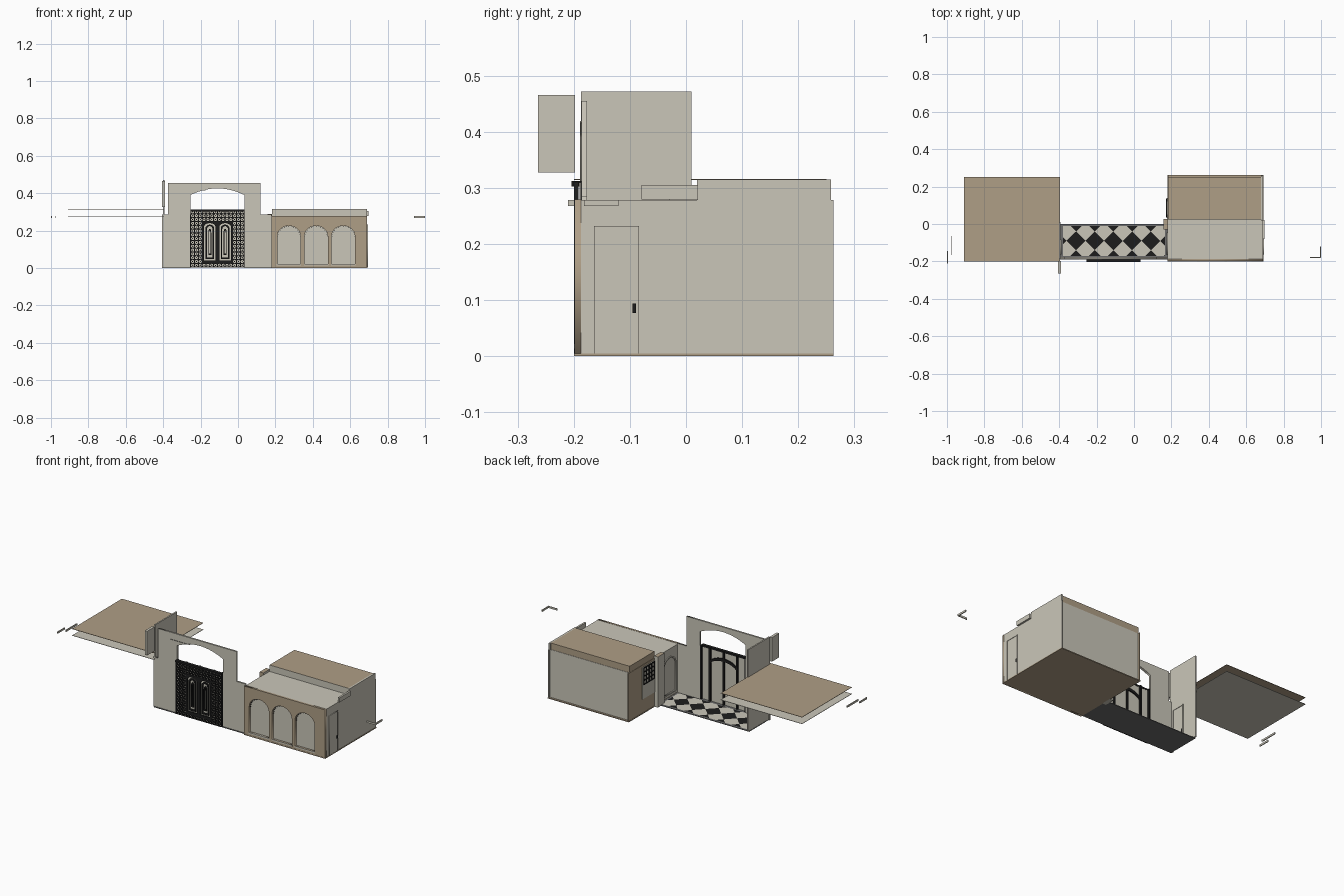
import bpy, bmesh, math
from mathutils import Vector

if "Cube" in bpy.data.objects:
    bpy.data.objects.remove(bpy.data.objects["Cube"])


def material(name, rgb):
    m = bpy.data.materials.new(name)
    m.diffuse_color = (*rgb, 1)
    m.use_nodes = True
    m.node_tree.nodes["Principled BSDF"].inputs["Base Color"].default_value = m.diffuse_color
    return m


PLASTER = material("beige plaster", (0.59, 0.565, 0.485))
BROWN = material("brown stone", (0.43, 0.345, 0.24))
BLACK = material("black iron", (0.012, 0.012, 0.012))
GREY = material("dark grey base", (0.15, 0.15, 0.15))


def box(name, x, y, z, mat, top=None, rule=None):
    """Box from (min, max) ranges; rule(normal) picks the faces given the second colour."""
    bm = bmesh.new()
    bmesh.ops.create_cube(bm, size=1)
    for v in bm.verts:
        v.co = [r[0] + (c + 0.5) * (r[1] - r[0]) for c, r in zip(v.co, (x, y, z))]
    bm.normal_update()
    if top:
        for f in bm.faces:
            f.material_index = int(rule(f.normal))
    me = bpy.data.meshes.new(name)
    bm.to_mesh(me)
    bm.free()
    me.materials.append(mat)
    if top:
        me.materials.append(top)
    ob = bpy.data.objects.new(name, me)
    bpy.context.collection.objects.link(ob)
    return ob


def plate(name, loops, lo, hi, mat, axis="y"):
    """Extruded 2D outline; nested loops become holes. axis is the thickness direction."""
    cu = bpy.data.curves.new(name, "CURVE")
    cu.dimensions, cu.fill_mode, cu.extrude = "2D", "BOTH", (hi - lo) / 2
    for loop in loops:
        s = cu.splines.new("POLY")
        s.points.add(len(loop) - 1)
        for p, (u, v) in zip(s.points, loop):
            p.co = (u, v, 0, 1)
        s.use_cyclic_u = True
    cu.materials.append(mat)
    ob = bpy.data.objects.new(name, cu)
    bpy.context.collection.objects.link(ob)
    mid = (lo + hi) / 2
    if axis == "y":
        ob.rotation_euler, ob.location = (math.pi / 2, 0, 0), (0, mid, 0)
    else:
        ob.rotation_euler, ob.location = (math.pi / 2, 0, math.pi / 2), (mid, 0, 0)
    bpy.ops.object.select_all(action="DESELECT")
    ob.select_set(True)
    bpy.context.view_layer.objects.active = ob
    bpy.ops.object.convert(target="MESH")
    return ob


def rect(a, b, c, d):
    return [(a, c), (b, c), (b, d), (a, d)]


def ngon(u, v, r, n=8):
    return [(u + r * math.cos(2 * math.pi * i / n), v + r * math.sin(2 * math.pi * i / n)) for i in range(n)]


def arc(a, b, spring, crown, n=14):
    """Arch points from a to b."""
    return [((a + b) / 2 - (b - a) / 2 * math.cos(math.pi * i / n),
             spring + (crown - spring) * math.sin(math.pi * i / n)) for i in range(n + 1)]


def arch(a, b, base, spring, crown):
    return [(b, base), (a, base)] + arc(a, b, spring, crown)


# ---------- entrance wall with the arched opening ----------
XL, XR, XC = -0.255, 0.035, -0.11
seg = [(XL + (XR - XL) * i / 14, 0.39 + 0.036 * (1 - ((i - 7) / 7) ** 2)) for i in range(15)]
plate("entrance_wall", [[(-0.405, 0), (XL, 0)] + seg + [(XR, 0), (0.178, 0), (0.178, 0.285), (0.12, 0.285),
                        (0.12, 0.455), (-0.375, 0.455), (-0.375, 0.285), (-0.405, 0.285)]],
      -0.186, -0.176, PLASTER)
plate("arch_surround", [[(-0.295, 0.285), (XL, 0.285)] + seg[:5] + [(-0.172, 0.416), (-0.295, 0.416)]],
      -0.189, -0.186, PLASTER)

# ---------- iron gate: pierced plate over a pale backing ----------
loops = [rect(XL, XR, 0.005, 0.31)]
P = 0.0204
for i in range(14):
    for j in range(15):
        u, v = XL + 0.0125 + i * P, 0.0145 + j * P
        d = abs(u - XC)
        if 0.0 < d < 0.08 and 0.03 < v < 0.245:
            continue
        loops += [ngon(u, v, 0.0088), ngon(u, v, 0.0038, 4)]
for s in (-1, 1):
    def leaf(a, b, c, d):
        u0, u1 = sorted((XC + s * a, XC + s * b))
        return arch(u0, u1, c, d - 0.02, d)
    loops += [leaf(0.010, 0.072, 0.04, 0.24), leaf(0.018, 0.064, 0.048, 0.232),
              leaf(0.025, 0.057, 0.056, 0.224), leaf(0.033, 0.049, 0.07, 0.21),
              leaf(0.037, 0.045, 0.078, 0.2)]
plate("gate_ironwork", loops, -0.2, -0.192, BLACK)
box("gate_backing", (XL, XR), (-0.19, -0.187), (0.005, 0.309), PLASTER)
box("gate_top_rail", (XL, XR), (-0.204, -0.186), (0.302, 0.312), BLACK)
for x in (XL + 0.004, -0.196, XC, -0.024, XR - 0.004):
    box("gate_post", (x - 0.005, x + 0.005), (-0.188, -0.178), (0.005, 0.31), BLACK)
a = arc(-0.2, -0.02, 0.22, 0.27)
b = arc(-0.2, -0.02, 0.205, 0.255)
plate("gate_arched_rail", [a + b[::-1]], -0.187, -0.18, BLACK)

# ---------- courtyard floor, diagonal checker ----------
box("courtyard_base", (-0.4, 0.178), (-0.19, 0.0), (0, 0.004), GREY)
bm = bmesh.new()
X0, X1, Y0, Y1, Z, D = -0.38, 0.165, -0.17, -0.01, 0.0055, 0.1
bm.faces.new([bm.verts.new(p) for p in ((X0, Y0, Z), (X1, Y0, Z), (X1, Y1, Z), (X0, Y1, Z))])
C = Vector((XC, -0.09, 0))
for k in range(-5, 5):
    for n in (Vector((1, 1, 0)), Vector((1, -1, 0))):
        bmesh.ops.bisect_plane(bm, geom=bm.verts[:] + bm.edges[:] + bm.faces[:],
                               plane_co=C + Vector(((k + 0.5) * D, 0, 0)), plane_no=n.normalized())
for f in bm.faces:
    p = f.calc_center_median() - C
    f.material_index = (math.floor((p.x + p.y) / D + 0.5) + math.floor((p.x - p.y) / D + 0.5)) % 2
me = bpy.data.meshes.new("checker_floor")
bm.to_mesh(me)
bm.free()
me.materials.append(BLACK)
me.materials.append(PLASTER)
bpy.context.collection.objects.link(bpy.data.objects.new("checker_floor", me))

# ---------- left side wall and loose pieces ----------
box("left_side_wall", (-0.4, -0.392), (-0.187, 0.01), (0.005, 0.472), PLASTER)
box("loose_wall_panel", (-0.405, -0.39), (-0.264, -0.198), (0.327, 0.465), PLASTER)
box("left_roof", (-0.91, -0.395), (-0.2, 0.25), (0.314, 0.316), BROWN)
box("left_ceiling", (-0.91, -0.395), (-0.2, 0.25), (0.276, 0.278), PLASTER)
for x, y in (((-1.0, -0.995), (-0.21, -0.145)), ((-0.977, -0.972), (-0.165, -0.065)),
             ((0.94, 1.0), (-0.182, -0.177)), ((0.994, 0.999), (-0.177, -0.12))):
    box("loose_trim", x, y, (0.268, 0.278), PLASTER)


# ---------- doors facing right ----------
def door(x):
    plate("door_frame", [[(-0.164, 0.005), (-0.164, 0.232), (-0.084, 0.232), (-0.084, 0.005),
                          (-0.088, 0.005), (-0.088, 0.227), (-0.16, 0.227), (-0.16, 0.005)]],
          x, x + 0.004, PLASTER, "x")
    box("door_leaf", (x, x + 0.0015), (-0.16, -0.088), (0.005, 0.227), PLASTER)
    box("door_handle", (x + 0.001, x + 0.005), (-0.095, -0.089), (0.077, 0.094), BLACK)


door(0.69)
door(-0.392)

# ---------- right building ----------
box("building_floor", (0.178, 0.692), (-0.2, 0.263), (0, 0.005), BROWN)
box("building_body", (0.182, 0.688), (-0.187, 0.252), (0.005, 0.278), PLASTER)
box("right_wall", (0.684, 0.69), (-0.187, 0.263), (0.005, 0.278), PLASTER)
box("left_wall_rear", (0.18, 0.186), (0.013, 0.263), (0.005, 0.278), BROWN)
box("left_wall_front", (0.18, 0.186), (-0.187, 0.013), (0.005, 0.278), PLASTER)
box("upper_roof", (0.182, 0.68), (0.025, 0.25), (0.278, 0.315), PLASTER, BROWN,
    lambda n: n.z > 0.5 or n.y > 0.5 or n.x < -0.5)
box("upper_roof_end", (0.68, 0.69), (0.02, 0.258), (0.278, 0.315), PLASTER)
box("roof_vent", (0.688, 0.699), (-0.079, 0.021), (0.279, 0.305), PLASTER)

# brown street front with three arched bays
bays = [(0.21, 0.335), (0.355, 0.48), (0.5, 0.625)]
plate("street_front", [rect(0.178, 0.69, 0, 0.279)] + [arch(l, r, 0.022, 0.17, 0.226) for l, r in bays],
      -0.199, -0.187, BROWN)
for l, r in bays:
    box("bay_sill", (l - 0.003, r + 0.003), (-0.2, -0.187), (0.014, 0.022), PLASTER)
    for u, v in arc(l + 0.003, r - 0.003, 0.168, 0.222):
        box("bay_bead", (u - 0.0015, u + 0.0015), (-0.192, -0.187), (v - 0.0015, v + 0.0015), BLACK)

# courtyard side: pillar, grilled window and arched window
box("courtyard_pillar", (0.158, 0.182), (-0.03, 0.028), (0, 0.29), PLASTER, BROWN,
    lambda n: n.z > 0.5 or n.y < -0.5)
box("window_panel", (0.176, 0.18), (0.03, 0.14), (0.085, 0.265), PLASTER)
grid = [rect(0.035, 0.135, 0.165, 0.265)]
grid += [rect(0.039 + i * 0.024, 0.058 + i * 0.024, 0.17 + j * 0.0235, 0.188 + j * 0.0235)
         for i in range(4) for j in range(4)]
plate("window_grille", grid, 0.172, 0.176, BLACK, "x")
plate("arched_window_trim", [arch(-0.165, -0.045, 0.02, 0.18, 0.235), arch(-0.157, -0.053, 0.028, 0.178, 0.227)],
      0.175, 0.18, PLASTER, "x")
